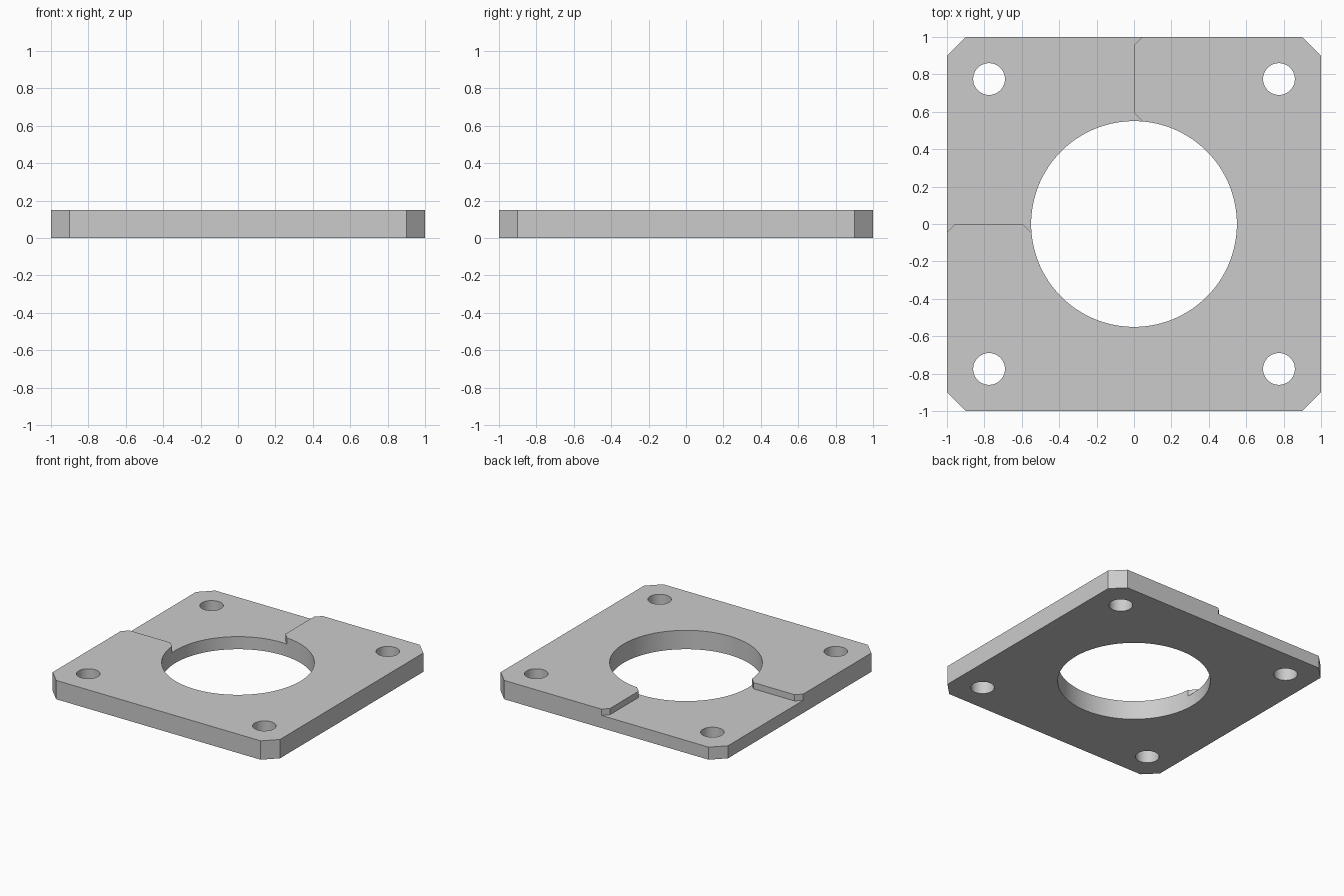
import bpy, bmesh
from math import cos, sin, tau, radians

if "Cube" in bpy.data.objects:
    bpy.data.objects.remove(bpy.data.objects["Cube"], do_unlink=True)

HALF, THICK, CHAMFER = 1.0, 0.15, 0.10
BORE_RADIUS, BOLT_RADIUS, BOLT_OFFSET = 0.55, 0.085, 0.775
POCKET_FLOOR, FLARE = 0.10, 0.045

grey = bpy.data.materials.new("light grey")
grey.use_nodes = True
grey.diffuse_color = (0.6, 0.6, 0.6, 1)
grey.node_tree.nodes["Principled BSDF"].inputs["Base Color"].default_value = grey.diffuse_color


def prism(name, outline, z0, z1):
    """Extrude a closed 2D outline between two heights."""
    bm = bmesh.new()
    base = bm.faces.new([bm.verts.new((x, y, z0)) for x, y in outline])
    top = bmesh.ops.extrude_face_region(bm, geom=[base])["geom"]
    verts = [v for v in top if isinstance(v, bmesh.types.BMVert)]
    bmesh.ops.translate(bm, vec=(0, 0, z1 - z0), verts=verts)
    bmesh.ops.recalc_face_normals(bm, faces=bm.faces)
    mesh = bpy.data.meshes.new(name)
    bm.to_mesh(mesh)
    bm.free()
    mesh.materials.append(grey)
    obj = bpy.data.objects.new(name, mesh)
    bpy.context.collection.objects.link(obj)
    return obj


def circle(cx, cy, r, n):
    return [(cx + r * cos(tau * i / n), cy + r * sin(tau * i / n)) for i in range(n)]


# Square plate with chamfered corners
inner = HALF - CHAMFER
outline = []
for sx, sy in ((1, 1), (-1, 1), (-1, -1), (1, -1)):
    corner = [(sx * HALF, sy * inner), (sx * inner, sy * HALF)]
    outline += corner if sx * sy > 0 else corner[::-1]
plate = prism("mounting_plate", outline, 0, THICK)

# Shallow recess over the back right quarter, flared at both ends of each edge
out, rim = HALF + FLARE, BORE_RADIUS + FLARE
edge = [(2 * FLARE, out), (0, HALF - FLARE), (0, rim), (2 * FLARE, rim - 2 * FLARE)]
recess = edge + [(-y, -x) for x, y in reversed(edge)] + [(-out, out)]
cutters = [prism("recess_cutter", recess, POCKET_FLOOR, THICK + 0.1)]

# Central bore and four bolt holes
cutters.append(prism("bore_cutter", circle(0, 0, BORE_RADIUS, 128), -0.1, THICK + 0.1))
for sx in (-1, 1):
    for sy in (-1, 1):
        hole = circle(sx * BOLT_OFFSET, sy * BOLT_OFFSET, BOLT_RADIUS, 48)
        cutters.append(prism("bolt_hole_cutter", hole, -0.1, THICK + 0.1))

bpy.ops.object.select_all(action="DESELECT")
plate.select_set(True)
bpy.context.view_layer.objects.active = plate
for cutter in cutters:
    cutter.hide_render = True
    mod = plate.modifiers.new("cut", "BOOLEAN")
    mod.operation, mod.solver, mod.object = "DIFFERENCE", "EXACT", cutter
    bpy.ops.object.modifier_apply(modifier=mod.name)
    bpy.data.objects.remove(cutter, do_unlink=True)

bpy.ops.object.shade_smooth_by_angle(angle=radians(30))
